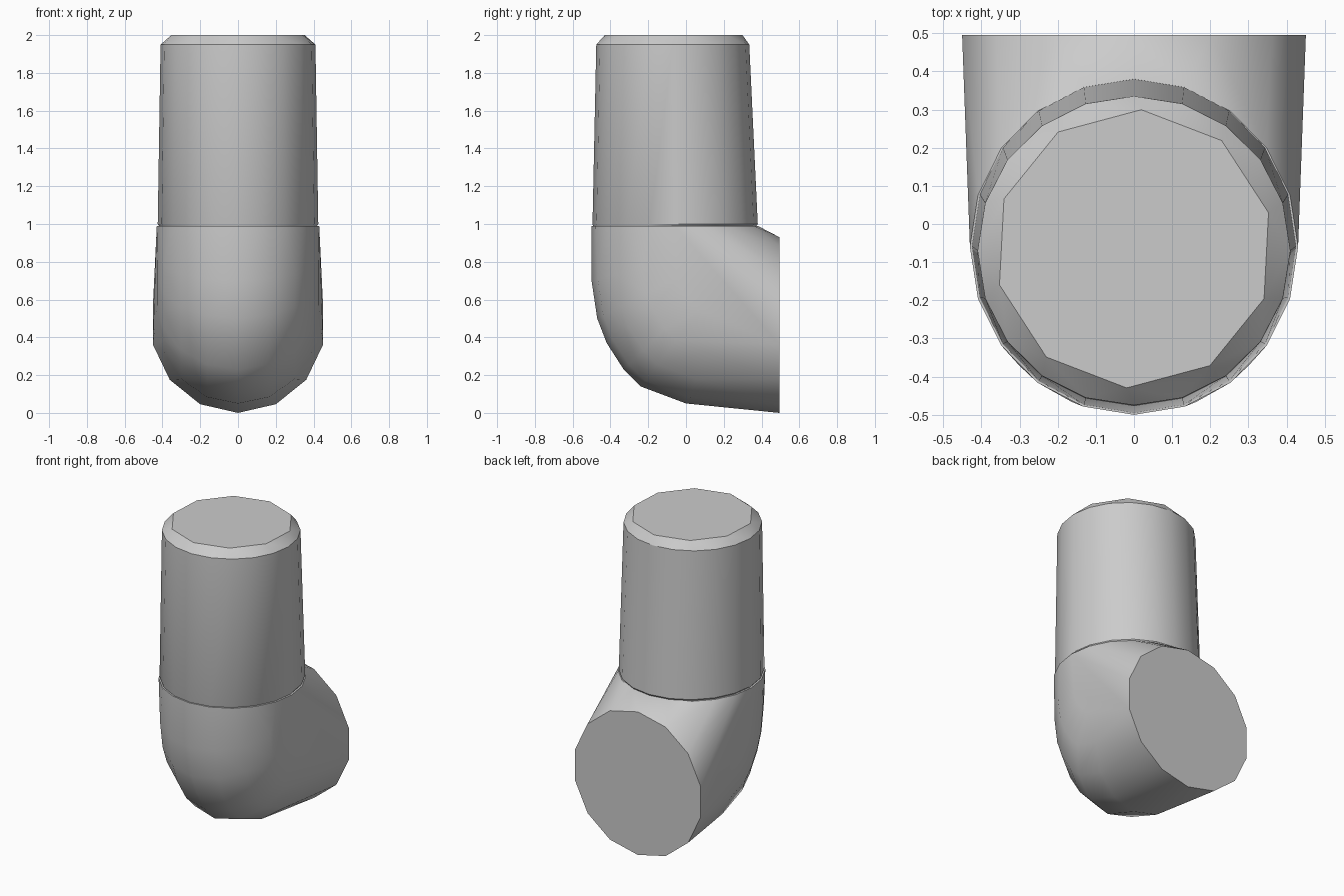
import bpy, bmesh
from math import sin, cos, pi, radians
from mathutils import Vector

if "Cube" in bpy.data.objects:
    bpy.data.objects.remove(bpy.data.objects["Cube"], do_unlink=True)

grey = bpy.data.materials.new("plain grey")
grey.use_nodes = True
grey.diffuse_color = (0.6, 0.6, 0.6, 1)
grey.node_tree.nodes["Principled BSDF"].inputs["Base Color"].default_value = (0.6, 0.6, 0.6, 1)


def ring(inner, outer, half_width, sides, phase=0.0):
    """Ellipse across x, spanning two (y, z) points."""
    a, b = Vector((0, *inner)), Vector((0, *outer))
    mid, arm = (a + b) / 2, (a - b) / 2
    across = Vector((half_width, 0, 0))
    angles = [radians(phase) + 2 * pi * i / sides for i in range(sides)]
    return [mid + across * cos(t) + arm * sin(t) for t in angles]


def hull(name, rings):
    """Closed skin stretched round the rings, with flat caps merged."""
    bm = bmesh.new()
    for points in rings:
        for p in points:
            bm.verts.new(p)
    bmesh.ops.convex_hull(bm, input=bm.verts[:])
    loose = [v for v in bm.verts if not v.link_faces]
    bmesh.ops.delete(bm, geom=loose, context='VERTS')
    bmesh.ops.dissolve_limit(bm, angle_limit=radians(0.5), verts=bm.verts[:], edges=bm.edges[:])
    bmesh.ops.recalc_face_normals(bm, faces=bm.faces[:])
    mesh = bpy.data.meshes.new(name)
    bm.to_mesh(mesh)
    bm.free()
    mesh.materials.append(grey)
    obj = bpy.data.objects.new(name, mesh)
    bpy.context.collection.objects.link(obj)
    bpy.ops.object.select_all(action='DESELECT')
    obj.select_set(True)
    bpy.context.view_layer.objects.active = obj
    bpy.ops.object.shade_smooth_by_angle(angle=radians(30))


# Upright pipe with a slight taper and a chamfered rim
hull("upright_pipe", [
    ring((0.37, 0.985), (-0.49, 0.985), 0.415, 20),
    ring((0.38, 1.0), (-0.495, 1.0), 0.425, 20),
    ring((0.335, 1.95), (-0.475, 1.95), 0.41, 20),
    ring((0.30, 2.0), (-0.43, 2.0), 0.365, 10, 87),
])

# Elbow: rings fan round the inner corner from the pipe to the rear mouth
pivot = (0.38, 0.93)
bend = [(-0.50, 0.70), (-0.47, 0.50), (-0.42, 0.37), (-0.33, 0.23),
        (-0.24, 0.14), (0.0, 0.05)]
hull("elbow",
     [ring((0.38, 0.99), (-0.50, 0.99), 0.43, 20)]
     + [ring(pivot, outer, 0.425, 16, 90) for outer in bend]
     + [ring((0.495, 0.93), (0.495, 0.0), 0.462, 14, 90)])
